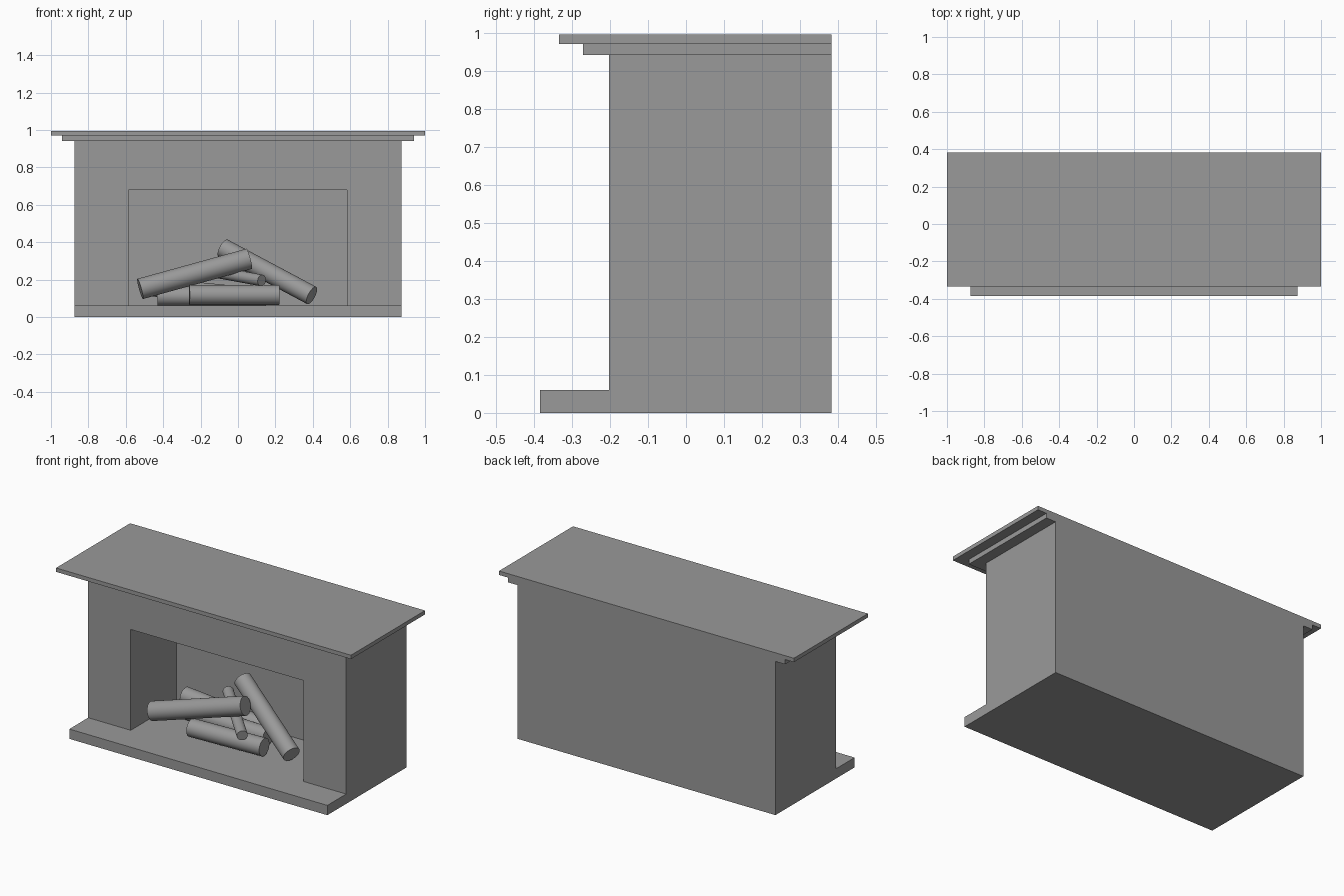
import bpy, bmesh
from mathutils import Vector

if "Cube" in bpy.data.objects:
    bpy.data.objects.remove(bpy.data.objects["Cube"])

# Dark grey used on every part
grey = bpy.data.materials.new("dark_grey")
grey.diffuse_color = (0.32, 0.32, 0.32, 1)
grey.use_nodes = True
grey.node_tree.nodes["Principled BSDF"].inputs["Base Color"].default_value = grey.diffuse_color


def box(name, lo, hi):
    """Box between two opposite corners."""
    lo, hi = Vector(lo), Vector(hi)
    bm = bmesh.new()
    bmesh.ops.create_cube(bm, size=1)
    for v in bm.verts:
        v.co = (lo + hi) / 2 + v.co * (hi - lo)
    return finish(name, bm)


def finish(name, bm):
    mesh = bpy.data.meshes.new(name)
    bmesh.ops.recalc_face_normals(bm, faces=bm.faces)
    bm.to_mesh(mesh)
    bm.free()
    mesh.materials.append(grey)
    obj = bpy.data.objects.new(name, mesh)
    bpy.context.collection.objects.link(obj)
    return obj


def activate(obj):
    bpy.ops.object.select_all(action='DESELECT')
    obj.select_set(True)
    bpy.context.view_layer.objects.active = obj


def log(name, start, end, radius):
    """Round log between two points."""
    start, end = Vector(start), Vector(end)
    axis = end - start
    bpy.ops.mesh.primitive_cylinder_add(
        vertices=32, radius=radius, depth=axis.length,
        location=(start + end) / 2,
        rotation=axis.to_track_quat('Z', 'Y').to_euler())
    bpy.context.object.name = name
    bpy.context.object.data.materials.append(grey)
    bpy.ops.object.shade_smooth_by_angle()


# Surround and hearth: one L-shaped side profile extruded across the width
profile = [(-0.384, 0), (0.383, 0), (0.383, 0.942), (-0.202, 0.942),
           (-0.202, 0.06), (-0.384, 0.06)]
bm = bmesh.new()
face = bm.faces.new([bm.verts.new((-0.875, y, z)) for y, z in profile])
side = bmesh.ops.extrude_face_region(bm, geom=[face])
bmesh.ops.translate(bm, vec=(1.75, 0, 0),
                    verts=[g for g in side['geom'] if isinstance(g, bmesh.types.BMVert)])
surround = finish("fireplace_surround", bm)

# Firebox opening, level with the hearth
cutter = box("firebox_cutter", (-0.586, -0.5, 0.06), (0.584, 0.243, 0.678))
cutter.hide_render = True
cut = surround.modifiers.new("firebox", 'BOOLEAN')
cut.object = cutter
cut.operation = 'DIFFERENCE'
cut.solver = 'EXACT'
activate(surround)
bpy.ops.object.modifier_apply(modifier=cut.name)
bpy.data.objects.remove(cutter)

# Stepped mantel shelf
box("mantel_moulding", (-0.94, -0.271, 0.942), (0.94, 0.383, 0.971))
box("mantel_shelf", (-1, -0.334, 0.971), (1, 0.383, 0.995))

# Pile of logs
logs = [
    ("log_front", (-0.26, -0.08, 0.118), (0.22, -0.06, 0.118), 0.053),
    ("log_middle", (-0.43, 0.10, 0.112), (0.15, 0.08, 0.112), 0.052),
    ("log_back", (-0.48, 0.17, 0.162), (0.05, 0.18, 0.11), 0.05),
    ("log_leaning_left", (-0.523, -0.083, 0.150), (0.06, -0.014, 0.311), 0.056),
    ("log_leaning_right", (-0.08, 0.16, 0.368), (0.394, -0.045, 0.115), 0.052),
    ("log_small", (-0.20, 0.19, 0.255), (0.127, -0.14, 0.195), 0.031),
]
for entry in logs:
    log(*entry)
